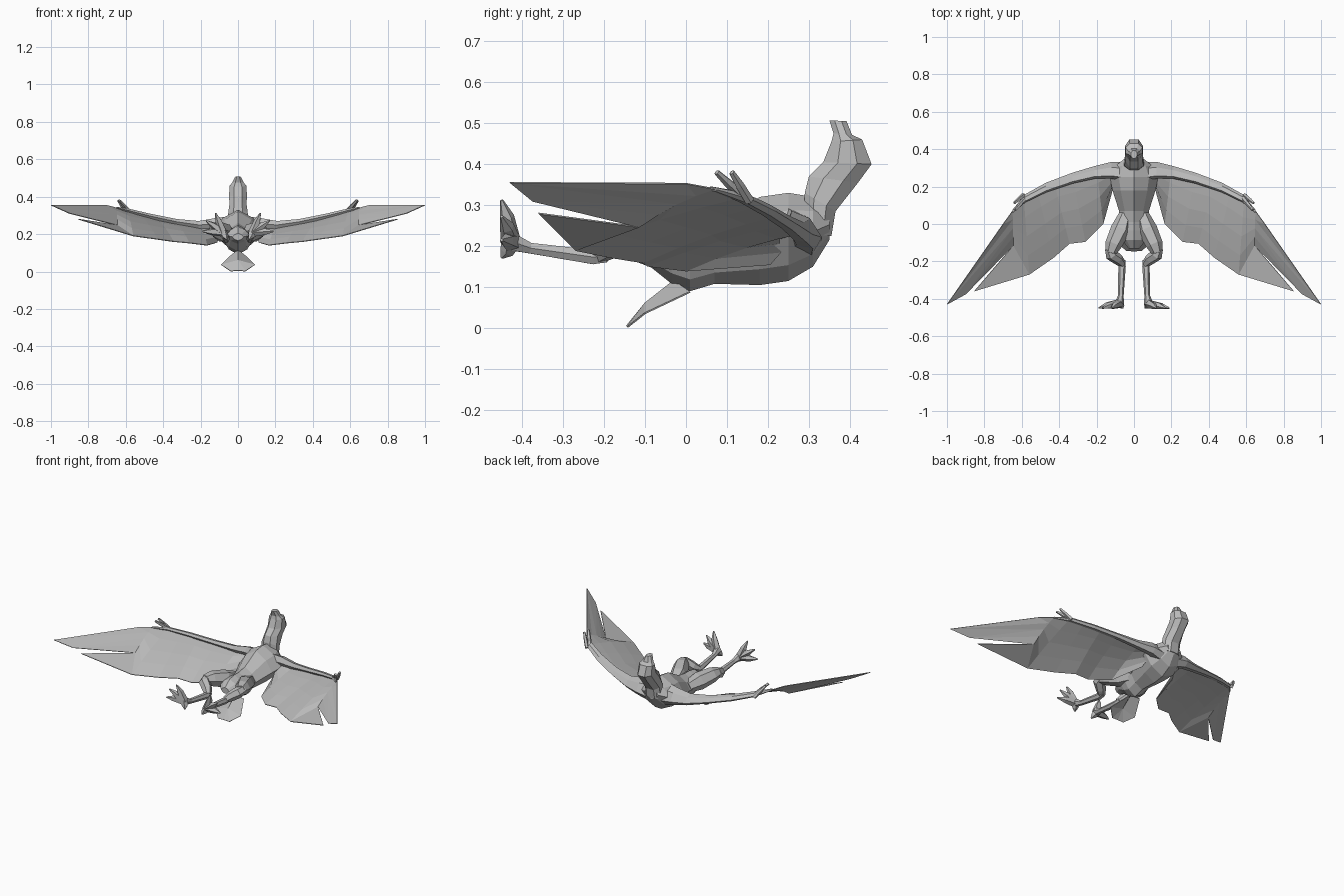
import bpy, bmesh, math
from mathutils import Vector

cube = bpy.data.objects.get("Cube")
if cube:
    bpy.data.objects.remove(cube)

grey = bpy.data.materials.new("plain_grey")
grey.use_nodes = True
COLOUR = (0.5, 0.5, 0.5, 1)
grey.diffuse_color = COLOUR
grey.node_tree.nodes["Principled BSDF"].inputs["Base Color"].default_value = COLOUR


def make(name, verts, faces, thickness=0):
    mesh = bpy.data.meshes.new(name)
    mesh.from_pydata([tuple(v) for v in verts], [], faces)
    bm = bmesh.new()
    bm.from_mesh(mesh)
    bmesh.ops.recalc_face_normals(bm, faces=bm.faces)
    bm.to_mesh(mesh)
    bm.free()
    mesh.materials.append(grey)
    ob = bpy.data.objects.new(name, mesh)
    bpy.context.collection.objects.link(ob)
    if thickness:
        mod = ob.modifiers.new("thickness", 'SOLIDIFY')
        mod.thickness = thickness
        mod.offset = 0
    return ob


def loft(name, rings):
    """Skin a list of equal-sized rings and cap both ends."""
    n = len(rings[0])
    faces = [(i * n + j, i * n + (j + 1) % n, (i + 1) * n + (j + 1) % n, (i + 1) * n + j)
             for i in range(len(rings) - 1) for j in range(n)]
    last = (len(rings) - 1) * n
    faces += [tuple(range(n)), tuple(range(last, last + n))]
    return make(name, [p for r in rings for p in r], faces)


def tube(name, path, radii, sides=6):
    """Faceted limb along a path with a radius at each point."""
    pts = [Vector(p) for p in path]
    rings = []
    for i, p in enumerate(pts):
        d = (pts[min(i + 1, len(pts) - 1)] - pts[max(i - 1, 0)]).normalized()
        ref = Vector((0, 0, 1)) if abs(d.z) < 0.85 else Vector((0, 1, 0))
        u = d.cross(ref).normalized()
        v = d.cross(u)
        rings.append([p + radii[i] * (u * math.cos(a) + v * math.sin(a))
                      for a in (2 * math.pi * k / sides for k in range(sides))])
    return loft(name, rings)


# Torso: ridged sections as (y, half width, low z, high z)
torso = []
for y, w, lo, hi in [(-0.13, 0.03, 0.165, 0.205), (-0.085, 0.065, 0.148, 0.24),
                     (-0.035, 0.075, 0.108, 0.25), (0.01, 0.08, 0.09, 0.25),
                     (0.07, 0.08, 0.108, 0.26), (0.18, 0.115, 0.105, 0.32),
                     (0.25, 0.13, 0.115, 0.33), (0.31, 0.10, 0.15, 0.32),
                     (0.35, 0.05, 0.215, 0.29)]:
    h = hi - lo
    torso.append([(0, y, hi), (0.62 * w, y, hi - 0.2 * h), (w, y, lo + 0.5 * h),
                  (0.62 * w, y, lo + 0.18 * h), (0, y, lo), (-0.62 * w, y, lo + 0.18 * h),
                  (-w, y, lo + 0.5 * h), (-0.62 * w, y, hi - 0.2 * h)])
loft("torso", torso)

# Neck, head and beak: (throat y, throat z, nape y, nape z, half width)
head = []
for fy, fz, by, bz, w in [(0.285, 0.23, 0.355, 0.225, 0.055), (0.29, 0.33, 0.365, 0.285, 0.052),
                          (0.30, 0.37, 0.42, 0.355, 0.045), (0.335, 0.405, 0.453, 0.40, 0.048),
                          (0.355, 0.455, 0.43, 0.46, 0.045), (0.36, 0.475, 0.405, 0.472, 0.032),
                          (0.35, 0.507, 0.392, 0.505, 0.016)]:
    f, b = Vector((0, fy, fz)), Vector((0, by, bz))
    head.append([f.lerp(b, t) + Vector((s * w, 0, 0)) for t, s in
                 [(0, 0.45), (0.3, 1), (0.7, 1), (1, 0.5), (1, -0.5), (0.7, -1), (0.3, -1), (0, -0.45)]])
loft("head_and_neck", head)

# Tail fan, peaked along its middle
make("tail_fan", [(0, -0.03, 0.115), (0.035, 0.01, 0.088), (0.09, -0.10, 0.036), (0.04, -0.143, 0.002),
                  (0, -0.145, 0.004), (-0.04, -0.143, 0.002), (-0.09, -0.10, 0.036),
                  (-0.035, 0.01, 0.088), (0, -0.10, 0.06)],
     [(8, 0, 1, 2), (8, 2, 3), (8, 3, 4), (8, 4, 5), (8, 5, 6), (8, 6, 7, 0)], 0.004)

# Wing chords, each from the leading edge to the trailing edge
CHORDS = [((0.07, 0.31, 0.25), (0.112, 0.205, 0.155)),
          ((0.20, 0.295, 0.235), (0.165, 0.0, 0.14)),
          ((0.33, 0.26, 0.257), (0.26, -0.095, 0.152)),
          ((0.43, 0.23, 0.278), (0.345, -0.105, 0.16)),
          ((0.52, 0.185, 0.302), (0.43, -0.18, 0.172)),
          ((0.59, 0.14, 0.322), (0.56, -0.27, 0.19)),
          ((0.65, 0.07, 0.34), (0.645, -0.115, 0.247))]
STEPS = 4

# Wing arm sections as (x, y, z, half depth, half height)
ARM = [(0.05, 0.28, 0.235, 0.05, 0.06), (0.12, 0.287, 0.24, 0.045, 0.046),
       (0.21, 0.276, 0.24, 0.034, 0.03), (0.33, 0.245, 0.26, 0.029, 0.021),
       (0.47, 0.195, 0.291, 0.026, 0.018), (0.58, 0.138, 0.32, 0.022, 0.015),
       (0.65, 0.066, 0.34, 0.01, 0.006)]
# Arm outline as fractions of half depth and half height
OUTLINE = [(1, -0.4), (0.35, 0.6), (-0.65, 1), (-1, 0.3), (-0.4, -0.8), (0.5, -1)]

for side, s in (("left", 1), ("right", -1)):
    def flip(points):
        return [(s * x, y, z) for x, y, z in points]

    # Wing sheet with two long end feathers
    verts = []
    for a, b in CHORDS:
        a, b = Vector(a), Vector(b)
        for k in range(STEPS + 1):
            t = k / STEPS
            verts.append(a.lerp(b, t) + Vector((0, 0, 0.01 * math.sin(math.pi * t))))
    m = STEPS + 1
    faces = [(i * m + k, (i + 1) * m + k, (i + 1) * m + k + 1, i * m + k + 1)
             for i in range(len(CHORDS) - 1) for k in range(STEPS)]
    e = len(verts)
    verts += [Vector(p) for p in [(1.0, -0.43, 0.355), (0.90, -0.375, 0.31),
                                  (0.855, -0.36, 0.28), (0.70, 0.0, 0.353)]]
    h = (len(CHORDS) - 1) * m
    faces += [(h, e + 3, h + 1), (h + 1, e + 3, e), (h + 1, e, h + 2), (h + 2, e, e + 1),
              (h + 2, e + 1, h + 3), (h + 3, e + 1, h + 4), (h + 4, e + 2, h - 1)]
    make(side + "_wing_feathers", flip(verts), faces, 0.004)

    # Wedge-shaped wing arm and two finger claws
    loft(side + "_wing_arm", [flip([(x, y + p * d, z + q * t) for p, q in OUTLINE])
                              for x, y, z, d, t in ARM])
    for n, (a, b) in enumerate([((0.58, 0.14, 0.318), (0.635, 0.075, 0.38)),
                                ((0.59, 0.155, 0.31), (0.64, 0.112, 0.38))]):
        mid = Vector(a).lerp(Vector(b), 0.55)
        tube(f"{side}_wing_claw_{n + 1}", flip([a, mid, b]), [0.012, 0.011, 0.007], 5)

    # Leg: thigh, shank and long lower leg
    tube(side + "_thigh", flip([(0.045, 0.05, 0.19), (0.072, -0.03, 0.205), (0.11, -0.11, 0.225),
                                (0.125, -0.155, 0.23)]), [0.036, 0.053, 0.045, 0.03])
    tube(side + "_shank", flip([(0.13, -0.13, 0.232), (0.12, -0.165, 0.22), (0.085, -0.19, 0.195),
                                (0.06, -0.215, 0.175)]), [0.026, 0.034, 0.03, 0.02])
    tube(side + "_lower_leg", flip([(0.066, -0.195, 0.178), (0.064, -0.225, 0.173),
                                    (0.07, -0.38, 0.195), (0.078, -0.425, 0.21)]),
         [0.02, 0.02, 0.015, 0.024])

    # Foot with three splayed toes and a hind toe
    for n, tip in enumerate([(0.12, -0.45, 0.312), (0.17, -0.45, 0.272),
                             (0.19, -0.45, 0.215), (0.06, -0.45, 0.172)]):
        root = Vector((0.08, -0.427, 0.21))
        mid = root.lerp(Vector(tip), 0.6) + Vector((0, 0.004, 0))
        tube(f"{side}_toe_{n + 1}", flip([root, mid, tip]), [0.025, 0.018, 0.004], 5)
